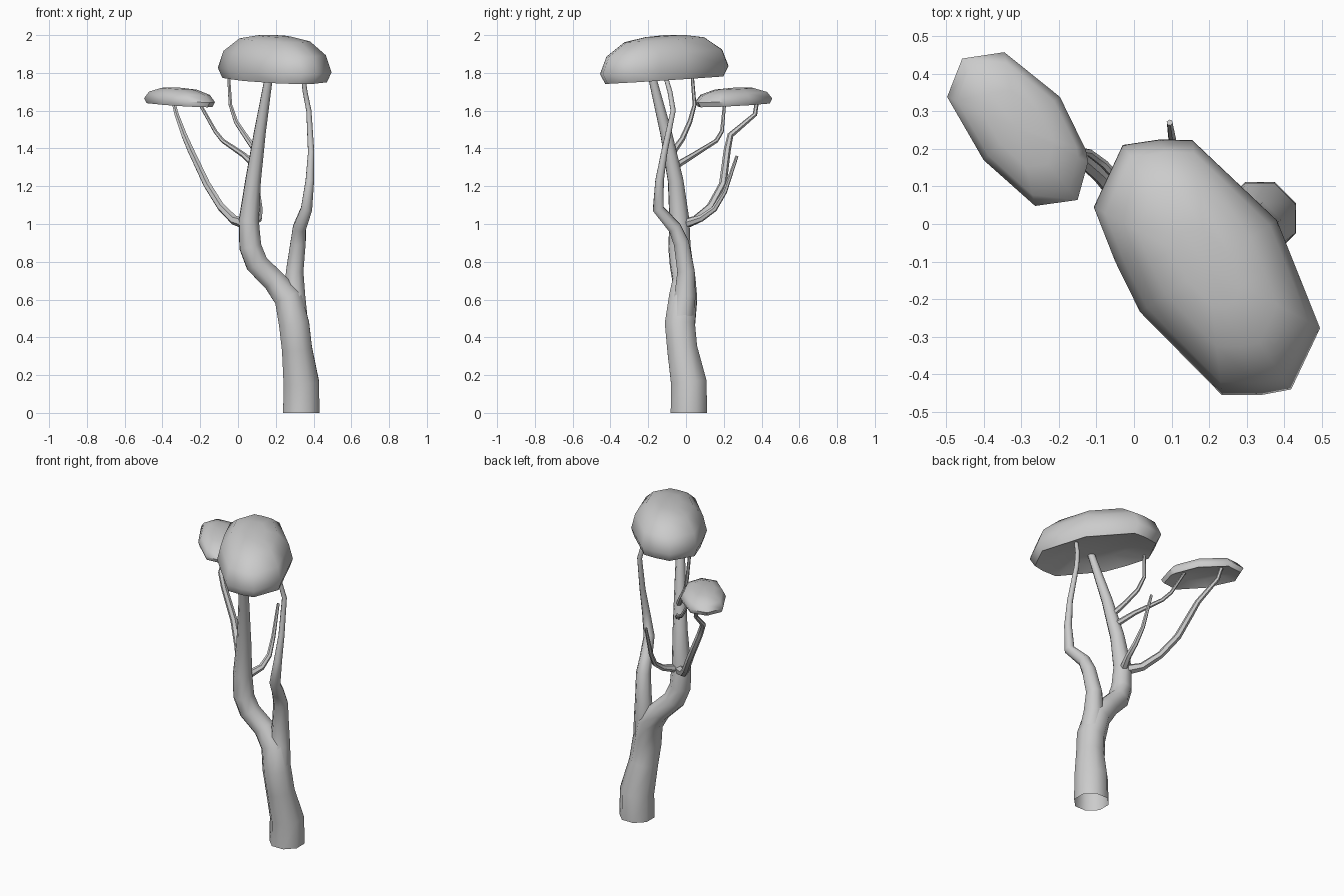
import bpy, bmesh, math
from mathutils import Vector


def finish(bm, name):
    bmesh.ops.recalc_face_normals(bm, faces=bm.faces)
    me = bpy.data.meshes.new(name)
    bm.to_mesh(me)
    bm.free()
    ob = bpy.data.objects.new(name, me)
    bpy.context.collection.objects.link(ob)
    bpy.context.view_layer.objects.active = ob
    ob.select_set(True)
    bpy.ops.object.shade_smooth_by_angle(angle=math.radians(50))
    ob.select_set(False)
    return ob


def bridge(bm, rings):
    for a, b in zip(rings, rings[1:]):
        n = len(a)
        for i in range(n):
            j = (i + 1) % n
            bm.faces.new((a[i], a[j], b[j], b[i]))


def limb(name, pts, sides=8, cap_start=True):
    """Tapered tube through (x, y, z, radius) points."""
    bm = bmesh.new()
    P = [Vector(p[:3]) for p in pts]
    seg = [(b - a).normalized() for a, b in zip(P, P[1:])]
    side, prev, rings = Vector((1, 0, 0)), Vector((0, 0, 1)), []
    for i, p in enumerate(P):
        t = (seg[max(i - 1, 0)] + seg[min(i, len(seg) - 1)]).normalized()
        side = prev.rotation_difference(t) @ side
        prev = t
        up = t.cross(side)
        ring = []
        for k in range(sides):
            a = 2 * math.pi * (k + 0.5) / sides
            r = pts[i][3] * 1.04
            ring.append(bm.verts.new(p + side * r * math.cos(a) + up * r * math.sin(a)))
        rings.append(ring)
    bridge(bm, rings)
    bm.faces.new(rings[-1])
    if cap_start:
        bm.faces.new(rings[0])
    return finish(bm, name)


def canopy(name, outline, center, profile, tilt):
    """Cushion of leaves: plan outline scaled through (scale, z) rings."""
    bm = bmesh.new()
    cx, cy = center
    rings = []
    for s, z in profile[1:-1]:
        rings.append([bm.verts.new((cx + (x - cx) * s, cy + (y - cy) * s,
                                    z + tilt[0] * (x - cx) * s + tilt[1] * (y - cy) * s))
                      for x, y in outline])
    bridge(bm, rings)
    for ring, z in ((rings[0], profile[0][1]), (rings[-1], profile[-1][1])):
        c = bm.verts.new((cx, cy, z))
        for i in range(len(ring)):
            bm.faces.new((ring[i], ring[(i + 1) % len(ring)], c))
    return finish(bm, name)


# Trunk, continuing into the main left stem
limb("trunk", [(.335, .015, 0, .1), (.335, .015, .16, .098), (.312, -.02, .34, .083),
               (.297, -.032, .47, .083), (.265, -.015, .61, .077), (.19, -.01, .70, .062),
               (.10, -.025, .79, .062), (.065, -.035, .88, .06), (.057, -.035, 1.02, .054),
               (.08, -.055, 1.23, .042), (.115, -.105, 1.48, .032), (.17, -.19, 1.82, .02)],
     cap_start=False)

# Right stem
limb("right_stem", [(.305, -.03, .46, .07), (.3, -.005, .62, .058), (.3, .0, .75, .048),
                    (.318, -.025, .9, .042), (.325, -.06, .98, .036), (.363, -.147, 1.08, .031),
                    (.38, -.14, 1.23, .023), (.387, -.115, 1.38, .017), (.375, -.068, 1.6, .014),
                    (.355, -.085, 1.7, .013), (.34, -.12, 1.82, .011)])

# Thin branches
limb("left_branch", [(.05, -.01, 1.0, .03), (-.02, .05, 1.02, .024), (-.09, .13, 1.09, .021),
                     (-.165, .195, 1.21, .02), (-.25, .218, 1.39, .018), (-.285, .235, 1.47, .016),
                     (-.325, .365, 1.58, .012), (-.35, .38, 1.68, .01)], 6)
limb("left_upper_twig", [(.09, -.05, 1.31, .018), (.03, .04, 1.365, .014), (-.08, .16, 1.44, .011),
                         (-.12, .19, 1.49, .01), (-.21, .205, 1.65, .008)], 6)
limb("back_twig", [(.07, -.01, 1.0, .024), (.11, .08, 1.03, .018), (.115, .15, 1.08, .015),
                   (.105, .205, 1.17, .012), (.095, .27, 1.36, .008)], 6)
limb("crown_twig", [(.1, -.07, 1.38, .017), (.05, -.02, 1.45, .014), (-.01, .02, 1.54, .012),
                    (-.04, .045, 1.63, .01), (-.052, .03, 1.82, .008)], 6)

# Leaf canopies
canopy("main_canopy",
       [(-.107, .045), (-.03, .21), (.07, .225), (.155, .223), (.38, .01), (.44, -.14),
        (.495, -.277), (.418, -.44), (.338, -.455), (.234, -.455), (.016, -.234), (-.05, -.1)],
       (.195, -.115),
       [(0, 1.80), (.5, 1.80), (.92, 1.762), (1, 1.815), (.9, 1.905), (.62, 1.975), (.3, 1.995), (0, 2.0)],
       (-.01, .06))
canopy("left_canopy",
       [(-.497, .338), (-.457, .44), (-.345, .457), (-.197, .338), (-.128, .197), (-.122, .165),
        (-.15, .064), (-.263, .048), (-.40, .17)],
       (-.31, .255),
       [(0, 1.66), (.5, 1.655), (.93, 1.63), (1, 1.656), (.86, 1.692), (.5, 1.716), (0, 1.722)],
       (-.04, .035))
